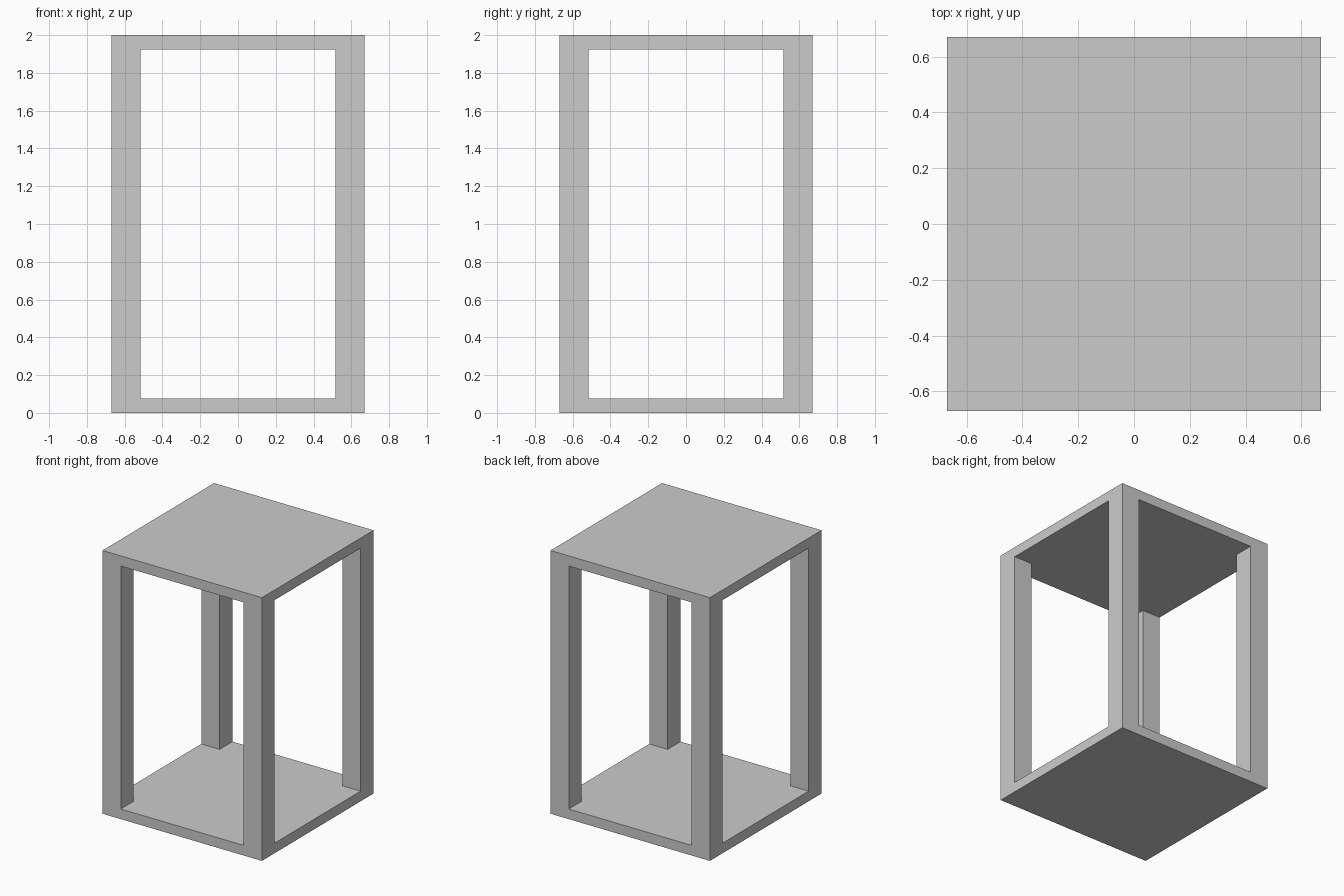
import bpy

if "Cube" in bpy.data.objects:
    bpy.data.objects.remove(bpy.data.objects["Cube"])

HALF = 0.67      # half of the outer width
HEIGHT = 2.0
POST = 0.154     # square post width
PLATE = 0.077    # top and bottom plate thickness


def box(name, size, z):
    bpy.ops.mesh.primitive_cube_add(size=1, location=(0, 0, z))
    obj = bpy.context.object
    obj.name = name
    obj.scale = size
    bpy.ops.object.transform_apply(location=True, rotation=False, scale=True)
    return obj


# Solid block that becomes the open frame
frame = box("lantern_frame", (2 * HALF, 2 * HALF, HEIGHT), HEIGHT / 2)

# Openings through both axes leave four corner posts and two plates
opening = 2 * (HALF - POST)
tall = HEIGHT - 2 * PLATE
through = 2 * HALF + 0.4
for name, size in (("opening_front_back", (opening, through, tall)),
                   ("opening_left_right", (through, opening, tall))):
    cutter = box(name, size, HEIGHT / 2)
    cutter.hide_render = True
    bpy.context.view_layer.objects.active = frame
    mod = frame.modifiers.new(name, 'BOOLEAN')
    mod.operation = 'DIFFERENCE'
    mod.solver = 'EXACT'
    mod.object = cutter
    bpy.ops.object.modifier_apply(modifier=mod.name)
    bpy.data.objects.remove(cutter)
